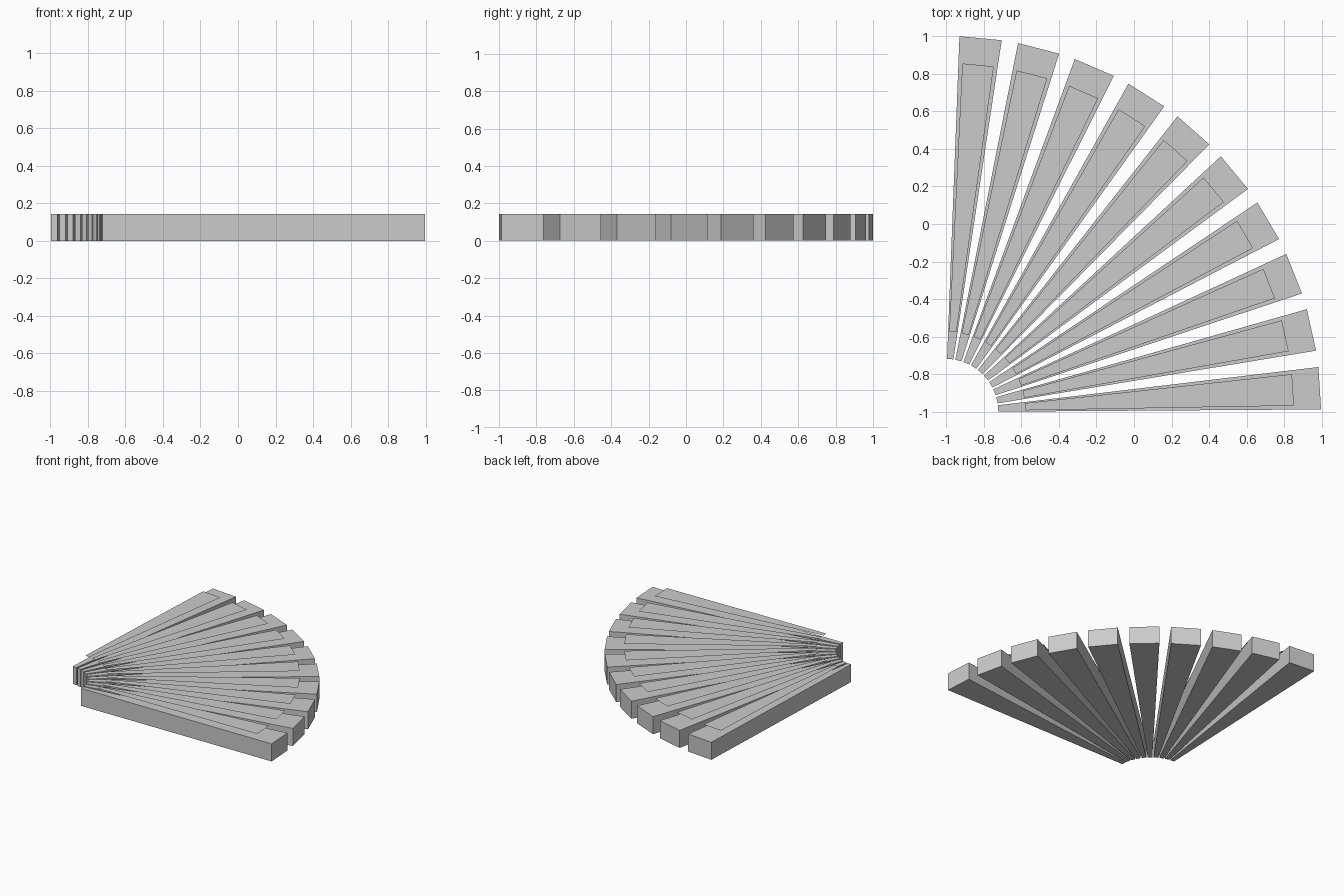
import bpy
import bmesh
import math
from mathutils import Matrix, Vector

BLADES = 10
STEP = math.radians(9)
FIRST = math.radians(3.6)
PIVOT = Vector((-1.005, -1.0, 0))
BODY_HEIGHT = 0.144
PANEL_HEIGHT = 0.18

cube = bpy.data.objects.get("Cube")
if cube:
    bpy.data.objects.remove(cube, do_unlink=True)

grey = bpy.data.materials.new("light_grey")
grey.use_nodes = True
colour = (0.6, 0.6, 0.6, 1)
grey.diffuse_color = colour
grey.node_tree.nodes["Principled BSDF"].inputs["Base Color"].default_value = colour


def wedge(name, angle, inner, outer, z, thickness=0):
    """Radial trapezoid about the pivot; inner and outer are (radius, half width)."""
    bm = bmesh.new()
    (r0, w0), (r1, w1) = inner, outer
    outline = [(r0, -w0, z), (r1, -w1, z), (r1, w1, z), (r0, w0, z)]
    face = bm.faces.new([bm.verts.new(p) for p in outline])
    if thickness:
        ext = bmesh.ops.extrude_face_region(bm, geom=[face])
        top = [v for v in ext["geom"] if isinstance(v, bmesh.types.BMVert)]
        bmesh.ops.translate(bm, verts=top, vec=(0, 0, thickness))
        bmesh.ops.recalc_face_normals(bm, faces=bm.faces)
    bm.transform(Matrix.Translation(PIVOT) @ Matrix.Rotation(angle, 4, "Z"))
    mesh = bpy.data.meshes.new(name)
    bm.to_mesh(mesh)
    bm.free()
    mesh.materials.append(grey)
    obj = bpy.data.objects.new(name, mesh)
    bpy.context.collection.objects.link(obj)
    return obj


for i in range(BLADES):
    angle = FIRST + i * STEP
    # Solid tapered blade
    wedge(f"fan_blade_{i + 1}", angle, (0.282, 0.017), (1.998, 0.113), 0, BODY_HEIGHT)
    # Thin sheet hovering over the blade
    wedge(f"top_panel_{i + 1}", angle, (0.427, 0.019), (1.855, 0.084), PANEL_HEIGHT)
